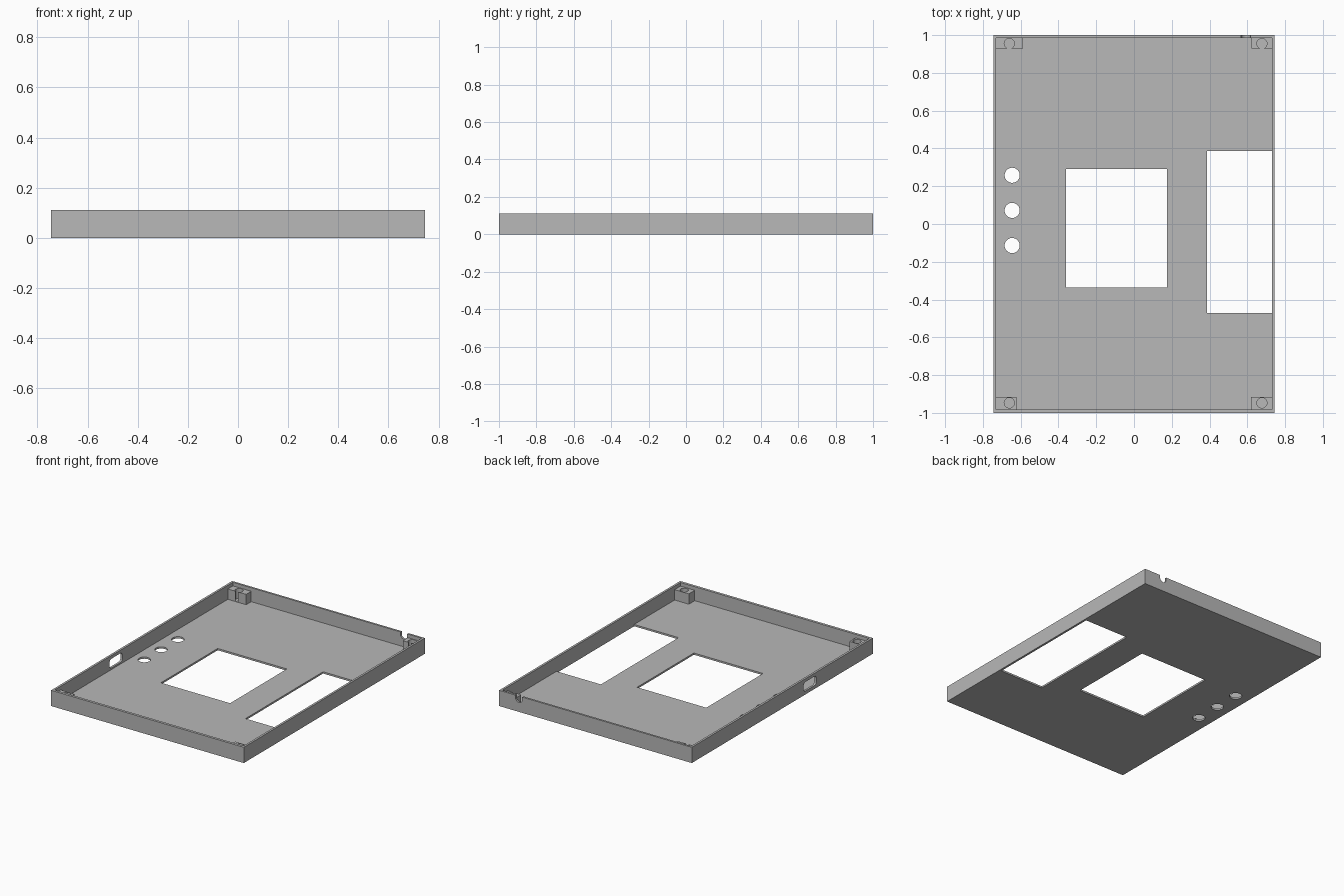
import bpy
import math

cube = bpy.data.objects.get("Cube")
if cube:
    bpy.data.objects.remove(cube, do_unlink=True)

W, L, H = 0.745, 1.0, 0.11        # half width, half length, height
FLOOR = 0.0125
IN_X, IN_BACK, IN_FRONT = 0.73, 0.986, -0.982

grey = bpy.data.materials.new("plain grey")
grey.use_nodes = True
colour = (0.48, 0.48, 0.48, 1)
grey.diffuse_color = colour
grey.node_tree.nodes["Principled BSDF"].inputs["Base Color"].default_value = colour


def box(name, x0, x1, y0, y1, z0, z1):
    bpy.ops.mesh.primitive_cube_add(
        size=1, location=((x0 + x1) / 2, (y0 + y1) / 2, (z0 + z1) / 2))
    ob = bpy.context.object
    ob.name = name
    ob.scale = (x1 - x0, y1 - y0, z1 - z0)
    bpy.ops.object.transform_apply(location=False, rotation=False, scale=True)
    ob.data.materials.append(grey)
    return ob


def cylinder(name, r, depth, loc, rot=(0, 0, 0)):
    bpy.ops.mesh.primitive_cylinder_add(
        vertices=40, radius=r, depth=depth, location=loc, rotation=rot)
    ob = bpy.context.object
    ob.name = name
    ob.data.materials.append(grey)
    return ob


def apply(ob, mod):
    bpy.context.view_layer.objects.active = ob
    bpy.ops.object.modifier_apply(modifier=mod.name)


def cut(ob, cutter):
    mod = ob.modifiers.new("cut", 'BOOLEAN')
    mod.operation = 'DIFFERENCE'
    mod.solver = 'EXACT'
    mod.object = cutter
    apply(ob, mod)
    bpy.data.objects.remove(cutter, do_unlink=True)


# Open tray: floor and four thin walls
tray = box("tray", -W, W, -L, L, 0, H)
cut(tray, box("cavity", -IN_X, IN_X, IN_FRONT, IN_BACK, FLOOR, H + 0.1))

# Floor windows
cut(tray, box("centre_window", -0.36, 0.175, -0.337, 0.29, -0.1, 0.05))
cut(tray, box("side_window", 0.387, IN_X, -0.47, 0.387, -0.1, 0.05))

# Row of round holes in the floor
for y in (0.258, 0.072, -0.114):
    cut(tray, cylinder("button_hole", 0.04, 0.2, (-0.645, y, 0)))

# Rounded port through the side wall
port = box("port", -W - 0.05, -IN_X + 0.05, -0.375, -0.235, 0.024, 0.088)
bevel = port.modifiers.new("round", 'BEVEL')
bevel.width = 0.02
bevel.segments = 5
apply(port, bevel)
cut(tray, port)

# Round-bottomed cable notch in the back wall
NOTCH_X, NOTCH_R, NOTCH_Z = 0.592, 0.026, 0.092
cut(tray, box("notch_slot", NOTCH_X - NOTCH_R, NOTCH_X + NOTCH_R,
              IN_BACK - 0.01, L + 0.05, NOTCH_Z, H + 0.05))
cut(tray, cylinder("notch_round", NOTCH_R, 0.07, (NOTCH_X, L, NOTCH_Z),
                   (math.pi / 2, 0, 0)))

# Corner blocks with blind screw holes, set slightly into floor and walls
E = 0.004
blocks = {
    "back_right": (-IN_X - E, -0.588, 0.93, IN_BACK + E, -0.66, 0.955),
    "back_left": (0.623, IN_X + E, 0.93, IN_BACK + E, 0.677, 0.955),
    "front_right": (-IN_X - E, -0.623, IN_FRONT - E, -0.917, -0.66, -0.947),
    "front_left": (0.62, IN_X + E, IN_FRONT - E, -0.917, 0.677, -0.947),
}
for corner, (x0, x1, y0, y1, hx, hy) in blocks.items():
    block = box(corner + "_screw_block", x0, x1, y0, y1, FLOOR - E, 0.085)
    cut(block, cylinder("screw_hole", 0.027, 0.1, (hx, hy, FLOOR + 0.052)))
